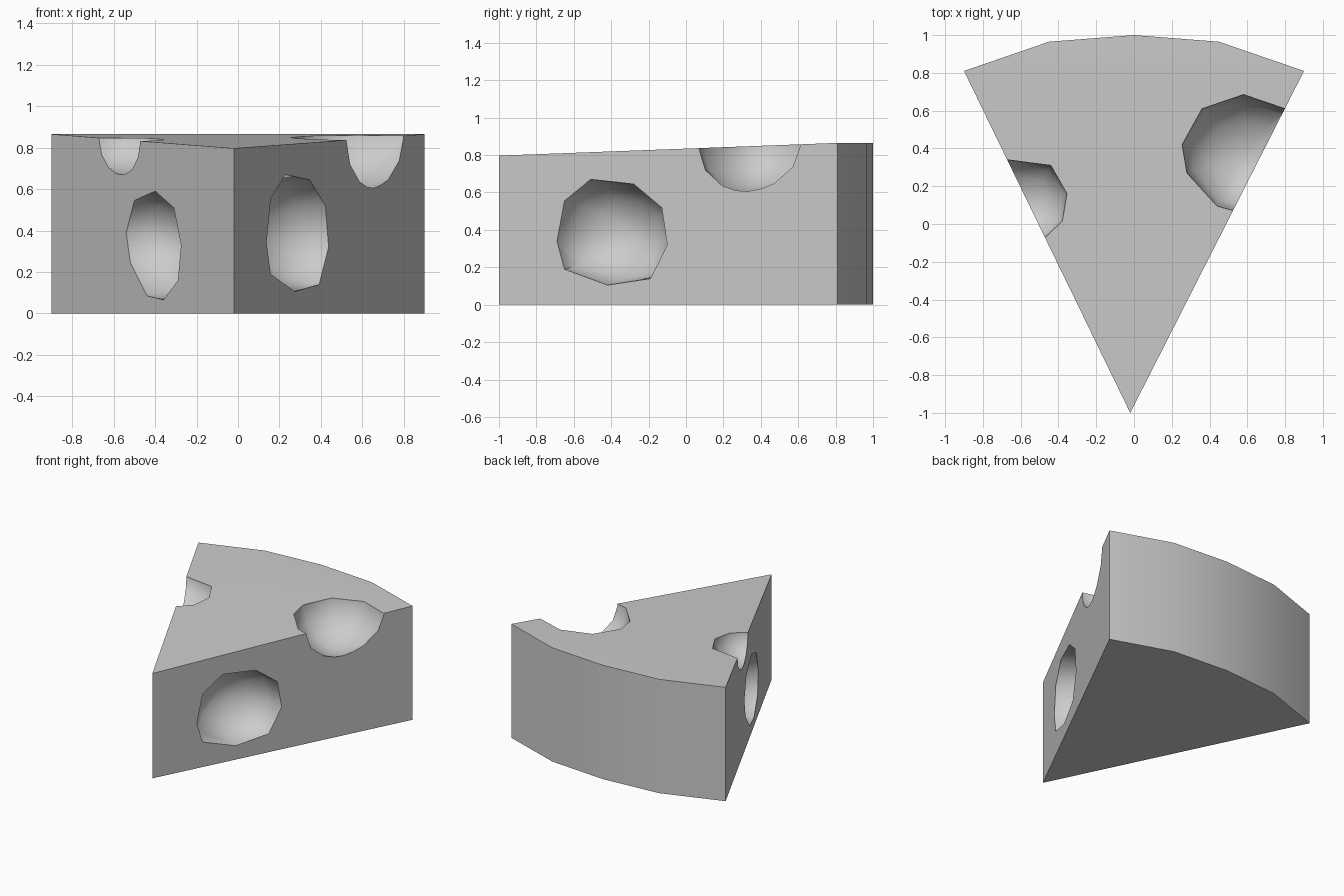
import bpy, bmesh, math
from mathutils import Vector

if "Cube" in bpy.data.objects:
    bpy.data.objects.remove(bpy.data.objects["Cube"])

TIP = Vector((-0.02, -1.0))
RIGHT = Vector((0.9, 0.81))
LEFT = Vector((-0.9, 0.81))


def make_object(name, bm):
    bmesh.ops.recalc_face_normals(bm, faces=bm.faces[:])
    mesh = bpy.data.meshes.new(name)
    bm.to_mesh(mesh)
    bm.free()
    obj = bpy.data.objects.new(name, mesh)
    bpy.context.collection.objects.link(obj)
    return obj


def top_z(y):
    return min(0.865, 0.797 + 0.068 * (y + 1) / 1.81)


def bridge(bm, a, b):
    n = len(a)
    for i in range(n):
        bm.faces.new((a[i], a[(i + 1) % n], b[(i + 1) % n], b[i]))


# Wedge body: gently sloping top, curved rind at the back
plan = [TIP, RIGHT, Vector((0.45, 0.965)), Vector((0, 1)),
        Vector((-0.45, 0.965)), LEFT]
bm = bmesh.new()
low = [bm.verts.new((p.x, p.y, 0)) for p in plan]
high = [bm.verts.new((p.x, p.y, top_z(p.y))) for p in plan]
bridge(bm, low, high)
bm.faces.new(low)
bm.faces.new((high[0], high[1], high[5]))
bm.faces.new(high[1:])
wedge = make_object("cheese_wedge", bm)


def carve(name, outline, inward, depth):
    """Cut a rounded bowl whose rim follows the outline."""
    pts = [Vector(p) for p in outline]
    centre = sum(pts, Vector()) / len(pts)
    inward = Vector(inward).normalized()
    bm = bmesh.new()
    rings = []
    for scale, d in [(1, -0.1), (1, 0.01)] + [
            (math.cos(math.radians(a)), depth * math.sin(math.radians(a)))
            for a in (28, 54, 76)]:
        rings.append([bm.verts.new(centre + (p - centre) * scale + inward * d)
                      for p in pts])
    for a, b in zip(rings, rings[1:]):
        bridge(bm, a, b)
    bm.faces.new(rings[0])
    pole = bm.verts.new(centre + inward * depth)
    last = rings[-1]
    for i in range(len(last)):
        bm.faces.new((last[i], last[(i + 1) % len(last)], pole))
    cutter = make_object(name, bm)
    cutter.hide_render = True
    mod = wedge.modifiers.new(name, 'BOOLEAN')
    mod.operation = 'DIFFERENCE'
    mod.solver = 'EXACT'
    mod.object = cutter
    bpy.context.view_layer.objects.active = wedge
    bpy.ops.object.modifier_apply(modifier=name)
    bpy.data.objects.remove(cutter)


# Hole in the right wall, outline given as y, z
r = RIGHT - TIP
yz = [(-.65, .19), (-.69, .34), (-.65, .555), (-.51, .67), (-.28, .645),
      (-.13, .52), (-.1, .32), (-.19, .14), (-.42, .105)]
carve("right_hole", [(TIP.x + (y + 1) * r.x / r.y, y, z) for y, z in yz],
      (-r.y, r.x, 0), 0.27)

# Hole in the left wall, outline given as x, z
l = LEFT - TIP
xz = [(-.5, .545), (-.4, .59), (-.31, .51), (-.275, .33), (-.29, .16),
      (-.36, .065), (-.44, .085), (-.52, .245), (-.54, .39)]
carve("left_hole", [(x, -1 + (x - TIP.x) * l.y / l.x, z) for x, z in xz],
      (l.y, -l.x, 0), 0.25)

# Holes in the top that break out through the walls
xy = [(.8, .61), (.58, .685), (.36, .61), (.255, .42), (.28, .27),
      (.44, .095), (.53, .07), (.72, .1), (.86, .26), (.88, .46)]
carve("top_right_hole", [(x, y, top_z(y)) for x, y in xy], (0, 0, -1), 0.255)
xy = [(-.67, .34), (-.44, .31), (-.355, .16), (-.38, .015), (-.47, -.07),
      (-.64, -.07), (-.77, .05), (-.78, .22)]
carve("top_left_hole", [(x, y, top_z(y)) for x, y in xy], (0, 0, -1), 0.17)

# Smooth bowls and rind, crisp cut edges
wedge.select_set(True)
bpy.context.view_layer.objects.active = wedge
bpy.ops.object.shade_smooth_by_angle(angle=math.radians(52))
